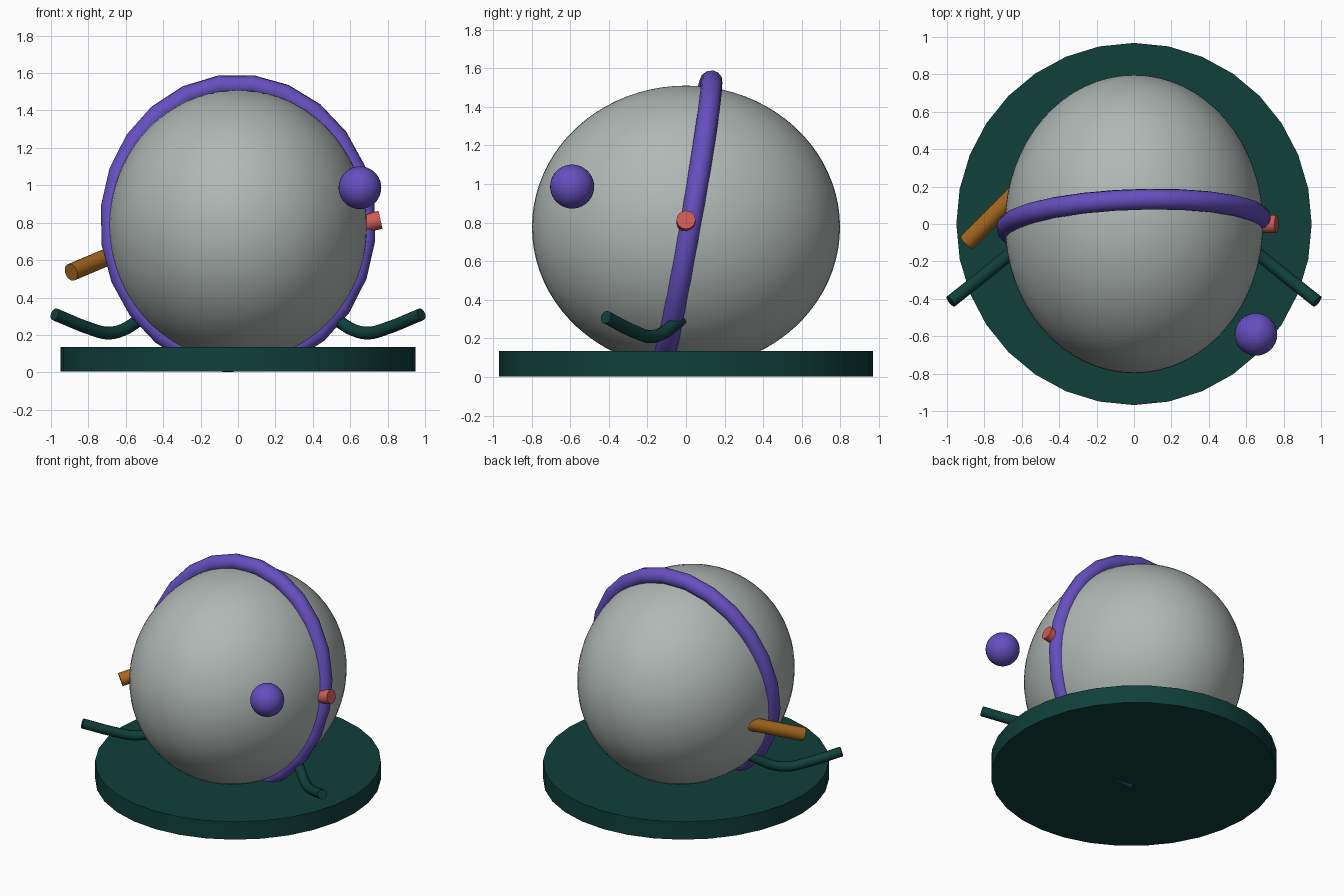
import bpy
import math
from mathutils import Matrix, Vector

if "Cube" in bpy.data.objects:
    bpy.data.objects.remove(bpy.data.objects["Cube"])


def material(name, rgb):
    m = bpy.data.materials.new(name)
    m.diffuse_color = (*rgb, 1.0)
    m.use_nodes = True
    m.node_tree.nodes["Principled BSDF"].inputs["Base Color"].default_value = m.diffuse_color
    return m


TEAL = material("dark_teal", (0.005, 0.050, 0.042))
GREY = material("stone_grey", (0.43, 0.475, 0.455))
PURPLE = material("purple", (0.130, 0.078, 0.52))
RED = material("coral_red", (0.62, 0.107, 0.096))
ORANGE = material("burnt_orange", (0.38, 0.137, 0.013))


def finish(name, mat):
    """Name, colour and smooth the active object."""
    ob = bpy.context.object
    ob.name = name
    ob.data.materials.clear()
    ob.data.materials.append(mat)
    bpy.ops.object.shade_smooth_by_angle(angle=math.radians(35))
    return ob


def ball(name, centre, radii, mat, segments=48, rings=32):
    bpy.ops.mesh.primitive_uv_sphere_add(segments=segments, ring_count=rings, location=centre)
    bpy.context.object.scale = radii
    bpy.ops.object.transform_apply(location=False, rotation=False)
    return finish(name, mat)


def rod(name, start, end, radius, mat, sides=16):
    a, b = Vector(start), Vector(end)
    bpy.ops.mesh.primitive_cylinder_add(
        vertices=sides, radius=radius, depth=(b - a).length, location=(a + b) / 2,
        rotation=(b - a).to_track_quat('Z', 'Y').to_euler())
    return finish(name, mat)


def tube(name, points, radius, mat, closed=False):
    """Round tube swept along a path; open paths are smoothed and capped."""
    cu = bpy.data.curves.new(name, 'CURVE')
    cu.dimensions = '3D'
    cu.bevel_depth = radius
    cu.bevel_resolution = 4
    cu.use_fill_caps = not closed
    sp = cu.splines.new('POLY' if closed else 'BEZIER')
    if closed:
        sp.points.add(len(points) - 1)
        for p, co in zip(sp.points, points):
            p.co = (*co, 1)
        sp.use_cyclic_u = True
    else:
        sp.bezier_points.add(len(points) - 1)
        sp.resolution_u = 6
        for p, co in zip(sp.bezier_points, points):
            p.co = co
            p.handle_left_type = p.handle_right_type = 'AUTO'
    ob = bpy.data.objects.new(name, cu)
    bpy.context.collection.objects.link(ob)
    bpy.ops.object.select_all(action='DESELECT')
    ob.select_set(True)
    bpy.context.view_layer.objects.active = ob
    bpy.ops.object.convert(target='MESH')
    return finish(name, mat)


# Oval base plate
bpy.ops.mesh.primitive_cylinder_add(vertices=32, radius=1, depth=1, location=(0, 0, 0.07))
bpy.context.object.scale = (0.95, 0.968, 0.132)
bpy.ops.object.transform_apply(location=False, rotation=False)
finish("base_plate", TEAL)

# Large egg-shaped body
ball("body", (0, 0, 0.777), (0.69, 0.798, 0.733), GREY, 64, 40)

# Leaning oval hoop around the body
lean = (Matrix.Translation((0, 0, 0.795)) @ Matrix.Rotation(math.radians(2), 4, 'Z')
        @ Matrix.Rotation(math.radians(-10), 4, 'X'))
hoop = []
for i in range(24):
    t = math.radians(8.2 + 15 * i)
    hoop.append(lean @ Vector((0.682 * math.cos(t), 0, 0.755 * math.sin(t))))
tube("hoop", hoop, 0.056, PURPLE, closed=True)

# Small floating ball
ball("small_ball", (0.652, -0.59, 0.987), (0.114,) * 3, PURPLE, 32, 20)

# Side knob and slanted peg
rod("side_knob", (0.65, 0, 0.79), (0.762, 0, 0.815), 0.049, RED, 12)
rod("peg", (-0.57, 0.225, 0.67), (-0.892, -0.097, 0.535), 0.047, ORANGE)

# Bent arms, mirrored left and right
ARM = [(0.43, 0.03, 0.35), (0.55, -0.07, 0.265), (0.62, -0.125, 0.225), (0.70, -0.19, 0.21),
       (0.78, -0.255, 0.23), (0.98, -0.415, 0.31)]
for side, label in ((-1, "left"), (1, "right")):
    tube(label + "_arm", [(side * x, y, z) for x, y, z in ARM], 0.034, TEAL)
